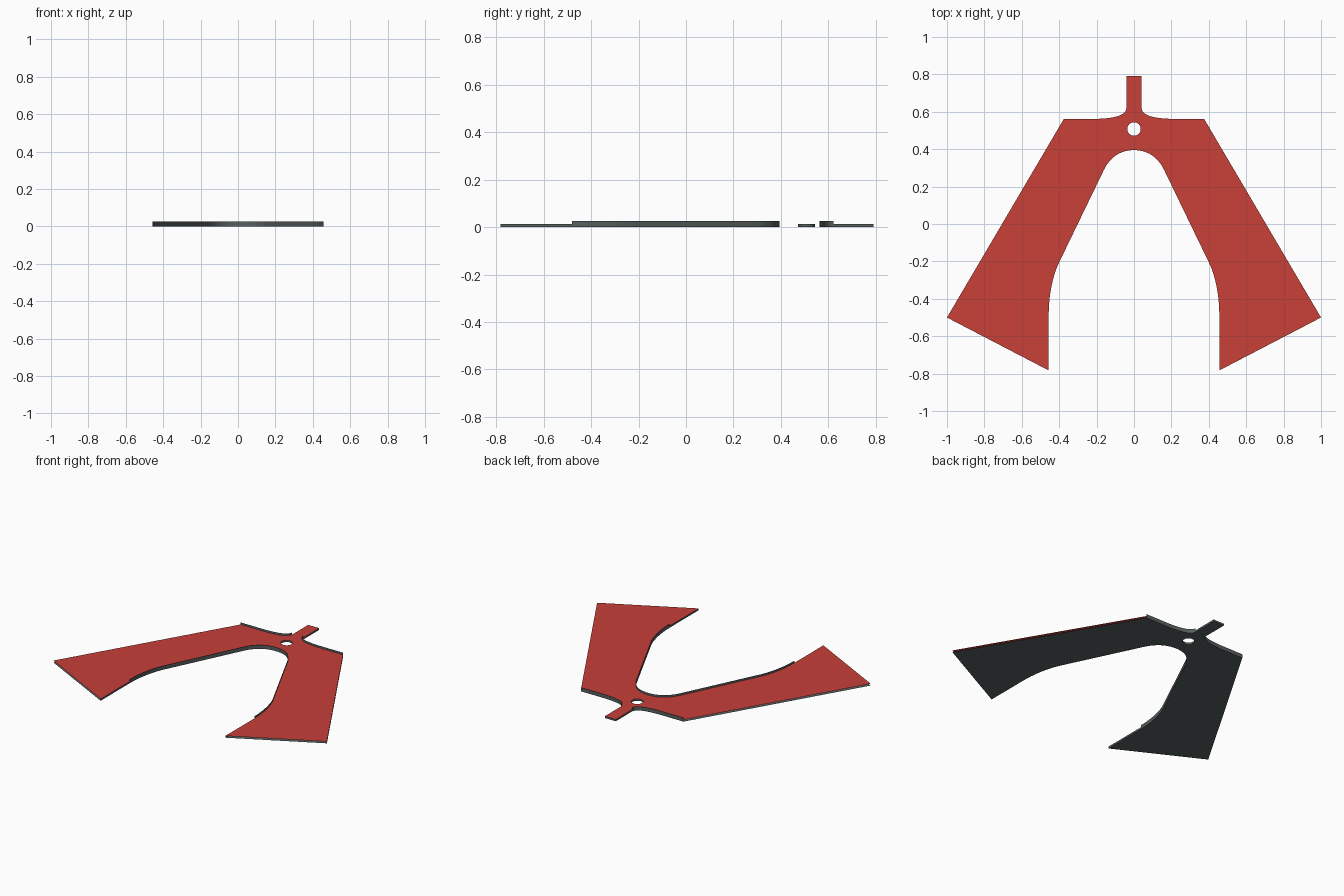
import bpy, bmesh, math
from mathutils import Vector
from mathutils.geometry import interpolate_bezier

cube = bpy.data.objects.get("Cube")
if cube:
    bpy.data.objects.remove(cube)

SHEET_Z = 0.012   # height of the red sheet
LIP_Z = 0.026     # height of the raised rim


def material(name, colour):
    mat = bpy.data.materials.new(name)
    mat.use_nodes = True
    mat.diffuse_color = (*colour, 1)
    mat.node_tree.nodes["Principled BSDF"].inputs["Base Color"].default_value = (*colour, 1)
    return mat


red = material("red", (0.58, 0.05, 0.04))
slate = material("dark slate", (0.10, 0.115, 0.115))


def curve(a, b, c, d, steps=14):
    pts = [Vector((*p, 0)) for p in (a, b, c, d)]
    return [(p.x, p.y) for p in interpolate_bezier(*pts, steps)]


def mirrored(pts):
    return [(-x, y) for x, y in reversed(pts)]


def make_object(name, bm, mat, smooth=False):
    mesh = bpy.data.meshes.new(name)
    bm.to_mesh(mesh)
    bm.free()
    mesh.materials.append(mat)
    obj = bpy.data.objects.new(name, mesh)
    bpy.context.collection.objects.link(obj)
    if smooth:
        bpy.ops.object.select_all(action='DESELECT')
        obj.select_set(True)
        bpy.context.view_layer.objects.active = obj
        bpy.ops.object.shade_smooth_by_angle(angle=math.radians(30))
    return obj


def sheet(name, loops, z, up, mat):
    """Flat sheet filled between closed outlines."""
    bm = bmesh.new()
    for loop in loops:
        verts = [bm.verts.new((x, y, z)) for x, y in loop]
        for i, v in enumerate(verts):
            bm.edges.new((verts[i - 1], v))
    bmesh.ops.triangle_fill(bm, use_beauty=True, use_dissolve=False,
                            edges=bm.edges[:], normal=(0, 0, up))
    for f in bm.faces:
        f.normal_update()
        if f.normal.z * up < 0:
            f.normal_flip()
    return make_object(name, bm, mat)


def wall(name, path, height):
    """Upright strip; its outside is to the right of the path."""
    bm = bmesh.new()
    low = [bm.verts.new((x, y, 0)) for x, y in path]
    high = [bm.verts.new((x, y, height)) for x, y in path]
    for i in range(len(path) - 1):
        bm.faces.new((low[i], low[i + 1], high[i + 1], high[i]))
    return make_object(name, bm, slate, smooth=True)


# Outline pieces on the left half, running counterclockwise
arch_half = (curve((0, 0.395), (0.075, 0.395), (0.13, 0.355), (0.163, 0.285))
             + curve((0.4, -0.205), (0.435, -0.275), (0.456, -0.385), (0.456, -0.48)))
toe, heel, shoulder = (0.456, -0.783), (1, -0.5), (0.375, 0.562)
neck = [shoulder] + curve((0.2, 0.562), (0.12, 0.565), (0.042, 0.575), (0.04, 0.622))
tab_corner = (0.04, 0.79)

arch = mirrored(arch_half)[:-1] + arch_half
outline = (arch + [toe, heel] + neck + [tab_corner]
           + mirrored([heel] + neck + [tab_corner]) + mirrored([toe]))
hole = [(0.036 * math.sin(a), 0.508 + 0.036 * math.cos(a))
        for a in (math.tau * i / 32 for i in range(32))]

# Two parallel sheets, open along the outer edges
sheet("top_sheet", [outline, hole], SHEET_Z, 1, red)
sheet("bottom_sheet", [outline, hole], 0, -1, slate)

# Raised rims along the arch and the back shoulders
wall("arch_rim", arch, LIP_Z)
wall("left_shoulder_rim", neck, LIP_Z)
wall("right_shoulder_rim", mirrored(neck), LIP_Z)

# Low edges on the leg ends, the tab and the hole
wall("left_leg_edge", [arch_half[-1], toe], SHEET_Z)
wall("right_leg_edge", mirrored([arch_half[-1], toe]), SHEET_Z)
tab = [neck[-1], tab_corner]
wall("tab_edge", tab + mirrored(tab), SHEET_Z)
wall("hole_edge", hole + hole[:1], SHEET_Z)
